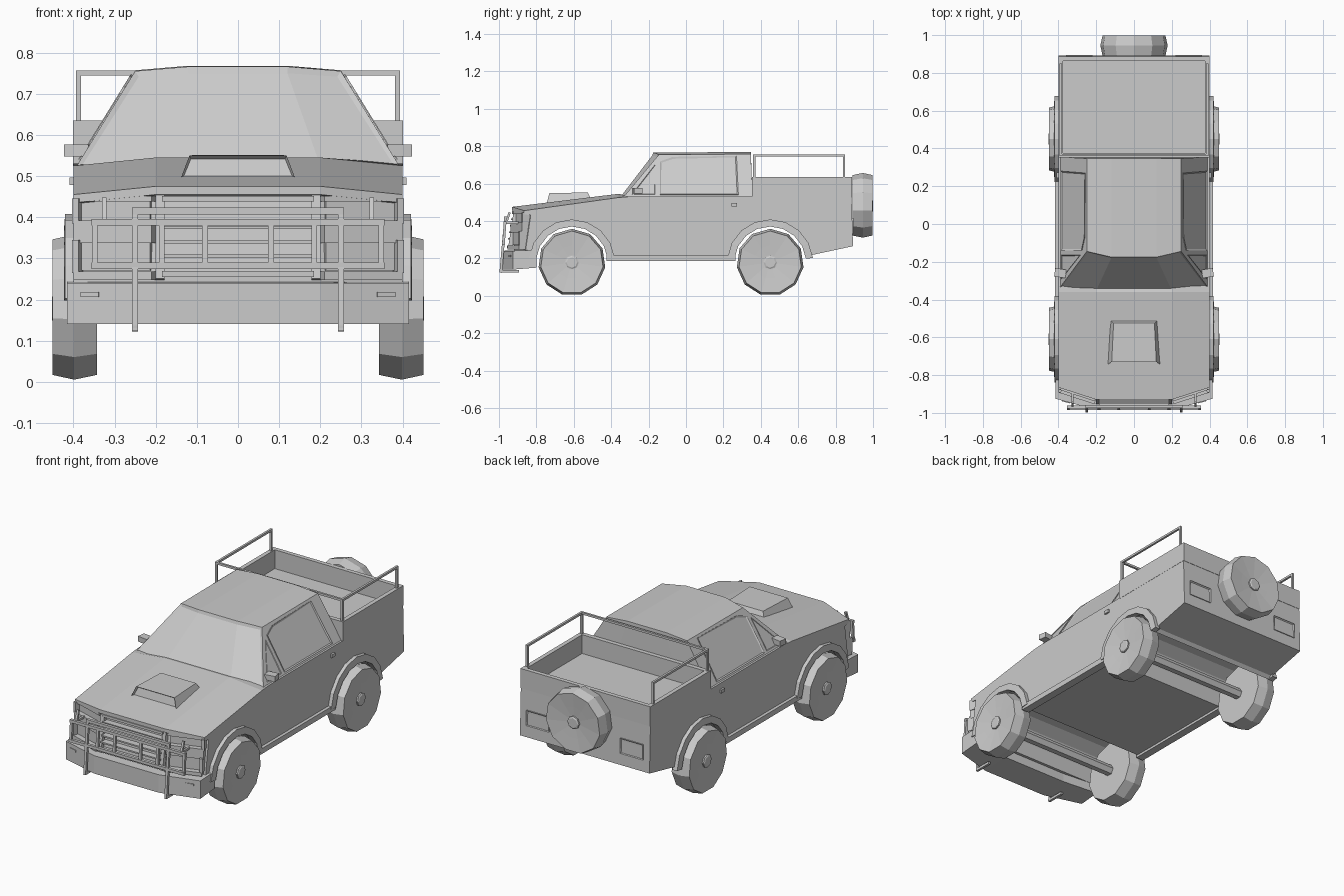
import bpy, bmesh
from math import sin, cos, pi, radians
from mathutils import Vector, Matrix

if "Cube" in bpy.data.objects:
    bpy.data.objects.remove(bpy.data.objects["Cube"])


def finish(name, bm):
    bmesh.ops.recalc_face_normals(bm, faces=bm.faces)
    me = bpy.data.meshes.new(name)
    bm.to_mesh(me)
    bm.free()
    ob = bpy.data.objects.new(name, me)
    bpy.context.collection.objects.link(ob)
    return ob


def loft_bm(rings):
    """Bridge closed rings of equal length and cap both ends."""
    bm = bmesh.new()
    rows = [[bm.verts.new(p) for p in r] for r in rings]
    n = len(rows[0])
    for a, b in zip(rows, rows[1:]):
        for i in range(n):
            j = (i + 1) % n
            bm.faces.new((a[i], a[j], b[j], b[i]))
    bm.faces.new(rows[0])
    bm.faces.new(rows[-1])
    bmesh.ops.recalc_face_normals(bm, faces=bm.faces)
    return bm


def loft(name, rings):
    return finish(name, loft_bm(rings))


def box(name, c, size, rot=0):
    bm = bmesh.new()
    bmesh.ops.create_cube(bm, size=1)
    bmesh.ops.transform(bm, verts=bm.verts,
                        matrix=Matrix.Translation(c) @ Matrix.Rotation(rot, 4, 'Z') @ Matrix.Diagonal((*size, 1)))
    return finish(name, bm)


def bar(name, p, q, w=0.014):
    p, q = Vector(p), Vector(q)
    d = q - p
    bm = bmesh.new()
    bmesh.ops.create_cube(bm, size=1)
    m = Matrix.Translation((p + q) / 2) @ d.to_track_quat('Z', 'Y').to_matrix().to_4x4()
    bmesh.ops.transform(bm, verts=bm.verts, matrix=m @ Matrix.Diagonal((w, w, d.length + w, 1)))
    return finish(name, bm)


def panel(name, pts, out, thick=0.005, border=0.012, depth=-0.006):
    """Raised plate with a recessed centre."""
    out = Vector(out).normalized()
    bm = loft_bm([[Vector(p) - out * 0.004 for p in pts], [Vector(p) + out * thick for p in pts]])
    bm.normal_update()
    f = max(bm.faces, key=lambda f: f.normal.dot(out) + f.calc_center_median().dot(out) * 0.01)
    bmesh.ops.inset_region(bm, faces=[f], thickness=border, depth=depth)
    return finish(name, bm)


def arc(cy, cz, r, a0, a1, n):
    return [(cy + r * cos(radians(a0 + (a1 - a0) * i / n)), cz + r * sin(radians(a0 + (a1 - a0) * i / n)))
            for i in range(n + 1)]


AXLES = (-0.61, 0.45)
WZ = 0.178

# Lower body with wheel arches, corners swept back
side = [(-0.92, 0.2), (-0.92, 0.26), (-0.895, 0.45), (-0.93, 0.455), (-0.93, 0.475), (-0.36, 0.545),
        (-0.3, 0.53), (0.885, 0.53), (0.893, 0.265), (0.66, 0.215)]
side += arc(AXLES[1], WZ, 0.195, 6, 174, 8) + arc(AXLES[0], WZ, 0.195, 6, 174, 8)


def body_ring(x):
    edge = abs(x) > 0.3
    return [(x, y + (0.065 if edge and y < -0.87 else 0),
             z - (0.02 if edge and y < -0.32 and z > 0.44 else 0)) for y, z in side]


loft("body", [body_ring(x) for x in (-0.4, -0.2, 0.2, 0.4)])

# Cab with recessed windscreen
cab = loft_bm([[(xb * s, yb, 0.52), (xt * s, yt, zt), (xt * s, 0.347, zt + 0.002), (xb * s, 0.355, 0.52)]
               for s, xb, yb, xt, yt, zt in ((-1, 0.395, -0.34, 0.25, -0.145, 0.755),
                                             (-1, 0.2, -0.365, 0.12, -0.175, 0.766),
                                             (1, 0.2, -0.365, 0.12, -0.175, 0.766),
                                             (1, 0.395, -0.34, 0.25, -0.145, 0.755))])
cab.normal_update()
bmesh.ops.inset_region(cab, faces=[f for f in cab.faces if f.normal.y < -0.4], thickness=0.016, depth=-0.006)
finish("cab", cab)

# Hood scoop with open intake
scoop = loft_bm([[(-w, y, z0), (w, y, z0), (w - 0.022, y + dy, z1), (-w + 0.022, y + dy, z1)]
                 for w, y, dy, z0, z1 in ((0.14, -0.745, 0.015, 0.492, 0.55), (0.13, -0.505, -0.02, 0.51, 0.551))])
front = min(scoop.faces, key=lambda f: f.calc_center_median().y)
bmesh.ops.inset_region(scoop, faces=[front], thickness=0.006, depth=-0.015)
finish("hood_scoop", scoop)

# Cargo bed walls and U-shaped rail
box("bed_front_wall", (0, 0.365, 0.58), (0.8, 0.024, 0.11))
box("bed_tailgate", (0, 0.875, 0.58), (0.8, 0.024, 0.11))
bar("rail_cross", (-0.388, 0.365, 0.75), (0.388, 0.365, 0.75), 0.012)
for s in (-1, 1):
    box("bed_side_wall", (s * 0.389, 0.62, 0.58), (0.024, 0.53, 0.11))
    bar("rail_side", (s * 0.388, 0.365, 0.75), (s * 0.388, 0.845, 0.75), 0.012)
    for y in (0.365, 0.845):
        bar("rail_post", (s * 0.388, y, 0.63), (s * 0.388, y, 0.75), 0.012)

# Bumper
loft("front_bumper", [[(x, yf, 0.14), (x, yf, 0.24), (x, yb, 0.245), (x, yb, 0.15)]
                      for x, yf, yb in ((-0.415, -0.925, -0.8), (-0.2, -0.985, -0.82),
                                        (0.2, -0.985, -0.82), (0.415, -0.925, -0.8))])


def face_y(z):
    return -0.92 - (0.455 - z) * 0.15


# Grille frame and slats
for z, h in ((0.445, 0.014), (0.262, 0.014), (0.41, 0.008), (0.375, 0.008), (0.34, 0.008), (0.305, 0.008)):
    box("grille_slat", (0, face_y(z) + 0.012, z), (0.37, 0.04, h))
for x in (-0.19, 0.19):
    bar("grille_side", (x, face_y(0.26) + 0.01, 0.26), (x, face_y(0.45) + 0.01, 0.45), 0.022)

# Lamps on the swept corners
for s in (-1, 1):
    a = s * radians(18)
    for z, h in ((0.445, 0.014), (0.365, 0.055), (0.258, 0.02)):
        box("lamp_frame", (s * 0.298, face_y(z) + 0.048, z), (0.2, 0.045, h), a)
    for z, h in ((0.415, 0.05), (0.305, 0.07)):
        box("lamp_lens", (s * 0.3, face_y(z) + 0.062, z), (0.19, 0.03, h), a)
        box("lamp_corner", (s * 0.388, face_y(z) + 0.074, z), (0.016, 0.05, h + 0.01), a)
    box("bumper_marker", (s * 0.36, -0.941, 0.212), (0.045, 0.006, 0.012), s * radians(15.6))

# Bull bar
for s in (-1, 1):
    bar("guard_post", (s * 0.25, -0.99, 0.13), (s * 0.25, -0.965, 0.415))
    bar("guard_foot", (s * 0.25, -0.99, 0.13), (s * 0.25, -0.9, 0.13))
    bar("guard_stub", (s * 0.325, -0.96, 0.395), (s * 0.325, -0.945, 0.44), 0.012)
    for x in (0.08, 0.185, 0.348):
        bar("guard_upright", (s * x, -0.975, 0.285), (s * x, -0.968, 0.385), 0.014)
    bar("guard_bracket", (s * 0.325, -0.965, 0.39), (s * 0.325, -0.9, 0.39), 0.012)
for z, y, w in ((0.415, -0.965, 0.25), (0.388, -0.968, 0.348), (0.282, -0.976, 0.348)):
    bar("guard_cross_bar", (-w, y, z), (w, y, z), 0.016)


# Side windows, mirrors, handles, sills, tail lamps
def cab_x(z):
    return 0.395 - (z - 0.52) * 0.145 / 0.235


for s in (-1, 1):
    panel("side_window", [(s * cab_x(z), y, z) for y, z in
                          ((-0.14, 0.538), (-0.14, 0.715), (-0.07, 0.74), (0.27, 0.745), (0.28, 0.538))],
          (s * 0.235, 0, 0.145))
    panel("quarter_window", [(s * cab_x(z), y, z) for y, z in
                             ((-0.29, 0.54), (-0.165, 0.7), (-0.165, 0.54))], (s * 0.235, 0, 0.145), 0.003)
    box("mirror", (s * 0.39, -0.26, 0.562), (0.06, 0.045, 0.03), s * 0.15)
    box("door_handle", (s * 0.402, 0.258, 0.487), (0.016, 0.03, 0.018))
    box("sill", (s * 0.395, -0.08, 0.2), (0.045, 0.69, 0.03))
    panel("tail_lamp", [(s * x, 0.889, z) for x, z in ((0.22, 0.33), (0.36, 0.33), (0.36, 0.415), (0.22, 0.415))],
          (0, 1, 0), 0.006, 0.008)
    # Wheel arch flares
    for y in AXLES:
        inner, outer = arc(y, WZ, 0.192, 6, 174, 8), arc(y, WZ, 0.23, 6, 174, 8)
        loft("arch_flare", [[(s * 0.39, *i), (s * 0.423, *i), (s * 0.42, *o), (s * 0.39, *o)]
                            for i, o in zip(inner, outer)])


# Wheels: 11-sided crowned tyres with a shallow dished face and hub
def wheel(name, place):
    def ring(d, r, n):
        return [place(d, r * sin(2 * pi * i / n), r * cos(2 * pi * i / n)) for i in range(n)]
    loft(name, [ring(d, r, 11) for d, r in ((-0.055, 0.168), (0, 0.18), (0.053, 0.168), (0.046, 0.09), (0.042, 0.04))])
    loft(name + "_hub", [ring(d, r, 8) for d, r in ((0.03, 0.036), (0.05, 0.036), (0.054, 0.028))])


for y in AXLES:
    for s in (-1, 1):
        wheel("wheel", lambda d, u, v: (s * (0.398 + d), y + u, WZ + v))
    loft("axle", [[(x, y + u, WZ + v) for u, v in arc(0, 0, 0.03, 0, 300, 5)] for x in (-0.36, 0.36)])
wheel("spare_wheel", lambda d, u, v: (u, 0.945 + d, 0.48 + v * 0.98))
